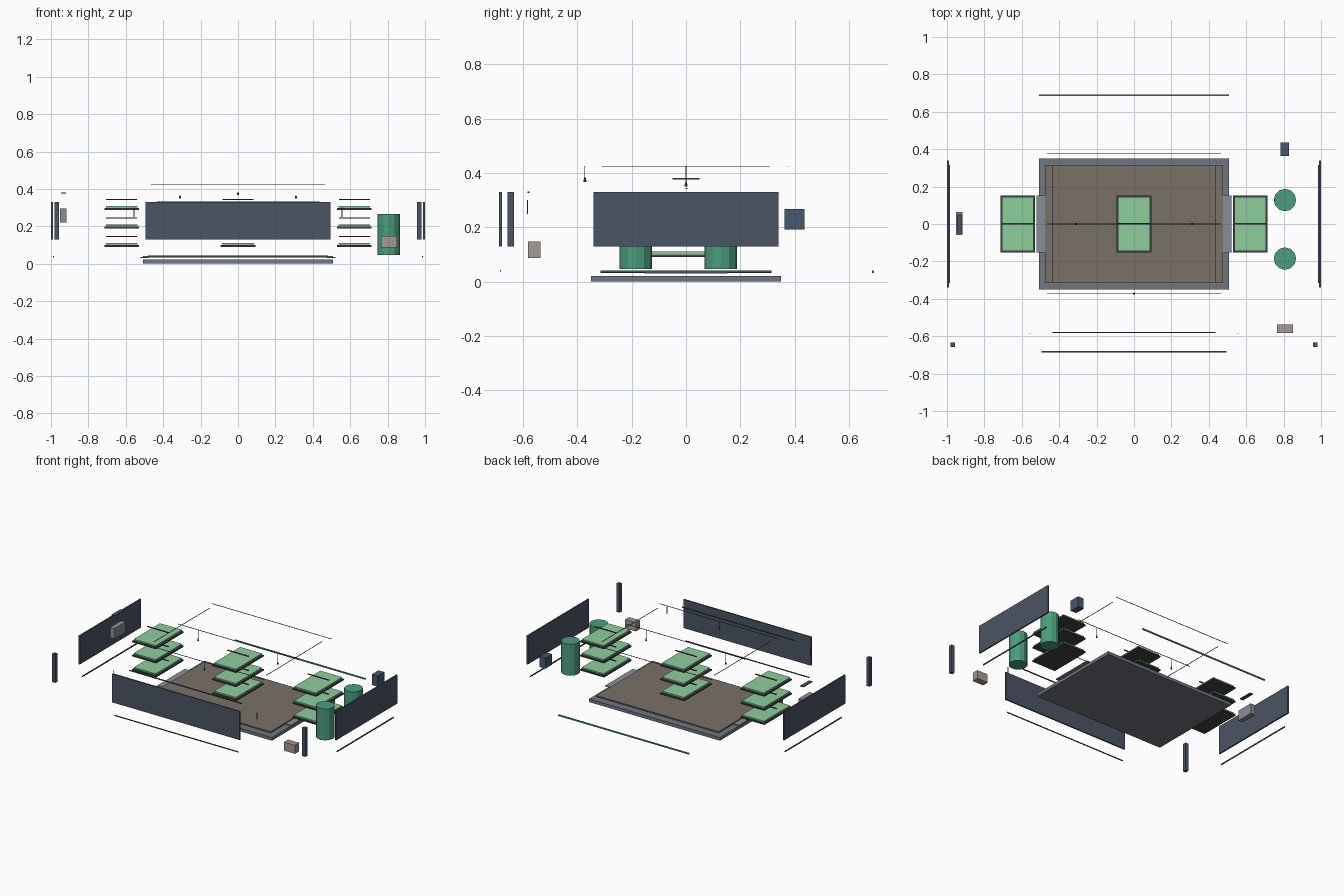
import bpy
from mathutils import Vector

if "Cube" in bpy.data.objects:
    bpy.data.objects.remove(bpy.data.objects["Cube"])


def mat(name, r, g, b):
    m = bpy.data.materials.new(name)
    m.diffuse_color = (r, g, b, 1)
    m.use_nodes = True
    m.node_tree.nodes["Principled BSDF"].inputs["Base Color"].default_value = m.diffuse_color
    return m


SLATE = mat("slate", 0.07, 0.09, 0.13)
STEEL = mat("steel", 0.16, 0.18, 0.22)
BROWN = mat("floor_brown", 0.19, 0.165, 0.14)
DARK = mat("dark_tray", 0.05, 0.06, 0.05)
LEAF = mat("leaf_green", 0.27, 0.62, 0.33)
TANK = mat("tank_green", 0.07, 0.34, 0.21)
LAMP = mat("lamp_purple", 0.15, 0.04, 0.12)
BLUE = mat("box_blue", 0.06, 0.10, 0.16)
TAUPE = mat("box_taupe", 0.38, 0.32, 0.29)
GREY = mat("grey", 0.25, 0.27, 0.32)


def box(name, center, size, m):
    x, y, z = (s / 2 for s in size)
    v = [Vector(center) + Vector((i * x, j * y, k * z))
         for i in (-1, 1) for j in (-1, 1) for k in (-1, 1)]
    f = [(0, 1, 3, 2), (4, 6, 7, 5), (0, 4, 5, 1), (2, 3, 7, 6), (0, 2, 6, 4), (1, 5, 7, 3)]
    me = bpy.data.meshes.new(name)
    me.from_pydata(v, [], f)
    me.materials.append(m)
    ob = bpy.data.objects.new(name, me)
    bpy.context.collection.objects.link(ob)
    return ob


def cyl(name, center, r, h, m, n=12, r2=None):
    bpy.ops.mesh.primitive_cone_add(vertices=n, radius1=r, radius2=r if r2 is None else r2,
                                    depth=h, location=center)
    ob = bpy.context.object
    ob.name = name
    ob.data.materials.append(m)


# Base slab and lifted floor panel
box("base_slab", (0, 0, 0.011), (1.016, 0.70, 0.022), STEEL)
box("floor_panel", (0, 0, 0.037), (0.95, 0.63, 0.009), BROWN)

# Front wall, floor trims and back strip
box("front_wall", (0, -0.683, 0.23), (0.99, 0.01, 0.2), SLATE)
box("front_trim", (0, -0.683, 0.041), (0.96, 0.005, 0.006), SLATE)
box("front_top_rail", (0, -0.58, 0.329), (0.872, 0.006, 0.006), SLATE)
box("back_strip", (0, 0.688, 0.037), (1.015, 0.007, 0.009), TANK)

# Mirrored side parts
for s, side in ((-1, "left"), (1, "right")):
    box(side + "_wall", (s * 0.995, 0, 0.23), (0.01, 0.68, 0.2), SLATE)
    box(side + "_trim", (s * 0.987, 0, 0.038), (0.005, 0.63, 0.008), SLATE)
    box(side + "_post", (s * 0.97, -0.645, 0.23), (0.024, 0.024, 0.2), SLATE)
    box(side + "_sill", (s * 0.498, 0, 0.034), (0.044, 0.306, 0.006), GREY)
    box(side + "_top_rail", (s * 0.437, 0, 0.425), (0.003, 0.62, 0.003), SLATE)
    box(side + "_front_wire", (s * 0.556, -0.583, 0.275), (0.003, 0.003, 0.05), SLATE)

# Overhead rails
for y, n in ((-0.372, "front"), (0, "middle"), (0.375, "back")):
    box("overhead_rail_" + n, (0, y, 0.425), (0.93, 0.003, 0.003), SLATE)

# Hanging nozzles
for x, y, z in ((-0.31, 0, 0.358), (0.31, 0, 0.358), (0, -0.372, 0.376)):
    box("nozzle_wire", (x, y, (z + 0.425) / 2), (0.002, 0.002, 0.425 - z), SLATE)
    cyl("nozzle", (x, y, z), 0.006, 0.016, SLATE, 8, 0.003)

# Three stacks of growing trays with lamps
for x in (-0.622, 0, 0.622):
    for i in range(3):
        z = 0.095 + i * 0.099
        box("tray", (x, 0, z), (0.186, 0.306, 0.009), DARK)
        box("crop", (x, 0, z + 0.0125), (0.17, 0.29, 0.009), LEAF)
        box("lamp_bar", (x, 0.002, z + 0.05), (0.165, 0.008, 0.005), LAMP)

# Water tanks
for y in (0.128, -0.185):
    cyl("water_tank", (0.807, y, 0.157), 0.06, 0.22, TANK, 12)

# Equipment boxes
box("pump_box", (0.807, 0.4, 0.23), (0.046, 0.074, 0.074), BLUE)
box("battery_box", (0.807, -0.559, 0.118), (0.085, 0.046, 0.06), TAUPE)
box("control_box", (-0.934, 0.002, 0.258), (0.036, 0.122, 0.073), GREY)
box("control_panel", (-0.933, 0, 0.379), (0.026, 0.1, 0.005), SLATE)
